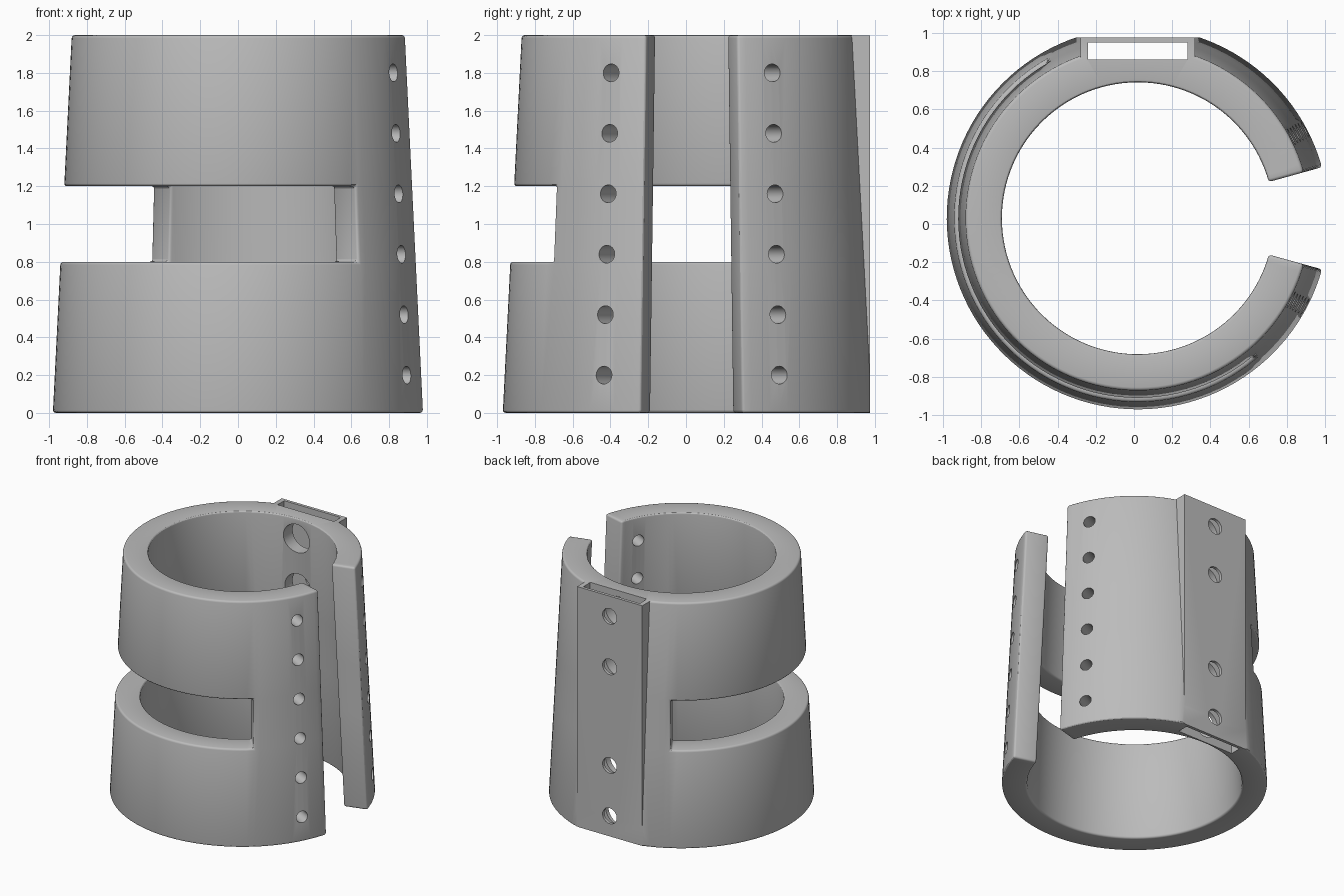
import bpy, bmesh
from math import radians, sin, cos
from mathutils import Matrix, Vector

cube = bpy.data.objects.get("Cube")
if cube:
    bpy.data.objects.remove(cube, do_unlink=True)

CX, CY = 0.02, 0.03            # axis of the cuff
GAP, SLOT_A, SLOT_B = 15.5, 120, 310
WALL = 0.19

grey = bpy.data.materials.new("plain grey")
grey.use_nodes = True
grey.diffuse_color = (0.5, 0.5, 0.5, 1)
grey.node_tree.nodes["Principled BSDF"].inputs["Base Color"].default_value = (0.5, 0.5, 0.5, 1)


def make_object(name, bm):
    bmesh.ops.recalc_face_normals(bm, faces=bm.faces)
    mesh = bpy.data.meshes.new(name)
    bm.to_mesh(mesh)
    bm.free()
    mesh.materials.append(grey)
    obj = bpy.data.objects.new(name, mesh)
    bpy.context.collection.objects.link(obj)
    return obj


def box(name, lo, hi):
    bm = bmesh.new()
    lo, hi = Vector(lo), Vector(hi)
    size = Matrix.Diagonal((*(hi - lo), 1))
    bmesh.ops.create_cube(bm, size=1, matrix=Matrix.Translation((lo + hi) / 2) @ size)
    return make_object(name, bm)


def rod(name, start, end, radius):
    bm = bmesh.new()
    start, end = Vector(start), Vector(end)
    axis = end - start
    turn = axis.to_track_quat('Z', 'Y').to_matrix().to_4x4()
    bmesh.ops.create_cone(bm, cap_ends=True, segments=32, radius1=radius, radius2=radius,
                          depth=axis.length, matrix=Matrix.Translation((start + end) / 2) @ turn)
    return make_object(name, bm)


def apply(obj, mod):
    bpy.context.view_layer.objects.active = obj
    bpy.ops.object.modifier_apply(modifier=mod.name)


def combine(obj, tool, operation='DIFFERENCE'):
    tool.hide_render = True
    mod = obj.modifiers.new("cut", 'BOOLEAN')
    mod.operation, mod.solver, mod.object = operation, 'EXACT', tool
    apply(obj, mod)
    bpy.data.objects.remove(tool, do_unlink=True)


# Tapered open cuff, with the cells of the wraparound slot left out
def build_cuff():
    bm = bmesh.new()
    angles = []
    for a, b in ((GAP, SLOT_A), (SLOT_A, SLOT_B), (SLOT_B, 360 - GAP)):
        steps = round((b - a) / 3)
        angles += [a + (b - a) * i / steps for i in range(steps)]
    angles.append(360 - GAP)
    levels = (0, 0.8, 1.2, 2)

    def vert(a, z, inset):
        r = 1.0 - 0.05 * z - inset
        return bm.verts.new((CX + r * cos(radians(a)), CY + r * sin(radians(a)), z))

    grid = [[[vert(a, z, w) for w in (0, WALL)] for z in levels] for a in angles]
    columns, rows = len(angles) - 1, len(levels) - 1

    def solid(i, k):
        if not (0 <= i < columns and 0 <= k < rows):
            return False
        mid = (angles[i] + angles[i + 1]) / 2
        return not (k == 1 and SLOT_A < mid < SLOT_B)

    for i in range(columns):
        for k in range(rows):
            if not solid(i, k):
                continue
            a, b, c, d = grid[i][k], grid[i + 1][k], grid[i + 1][k + 1], grid[i][k + 1]
            for w in (0, 1):
                bm.faces.new((a[w], b[w], c[w], d[w]))
            sides = ((i - 1, k, a, d), (i + 1, k, b, c), (i, k - 1, a, b), (i, k + 1, d, c))
            for ni, nk, p, q in sides:
                if not solid(ni, nk):
                    bm.faces.new((p[0], q[0], q[1], p[1]))
    return make_object("cuff", bm)


cuff = build_cuff()
bevel = cuff.modifiers.new("soft_edges", 'BEVEL')
bevel.width, bevel.segments, bevel.limit_method = 0.016, 3, 'ANGLE'
bevel.angle_limit = radians(40)
apply(cuff, bevel)

# Flat back housing with a vertical channel through it
combine(cuff, box("housing", (-0.28, 0.855, 0.002), (0.32, 1.1, 1.998)), 'UNION')
combine(cuff, box("back_trim", (-1, 0.975, -0.5), (1, 1.5, 2.5)))
combine(cuff, box("channel", (-0.24, 0.86, -0.5), (0.28, 0.95, 2.5)))

# Screw holes in the housing: wide from inside, narrow through the back plate
for z in (0.17, 0.59, 1.41, 1.83):
    combine(cuff, rod("wide_hole", (CX, 0.5, z), (CX, 0.9, z), 0.12))
    combine(cuff, rod("narrow_hole", (CX, 0.88, z), (CX, 1.2, z), 0.065))

# Lacing holes beside the opening
for side in (-1, 1):
    direction = Vector((cos(radians(28)), side * sin(radians(28)), 0))
    for k in range(6):
        centre = Vector((CX, CY, 0.2 + 0.32 * k))
        combine(cuff, rod("lacing_hole", centre + direction * 0.5, centre + direction * 1.2, 0.047))

bpy.ops.object.select_all(action='DESELECT')
cuff.select_set(True)
bpy.context.view_layer.objects.active = cuff
bpy.ops.object.shade_smooth_by_angle(angle=radians(30))
